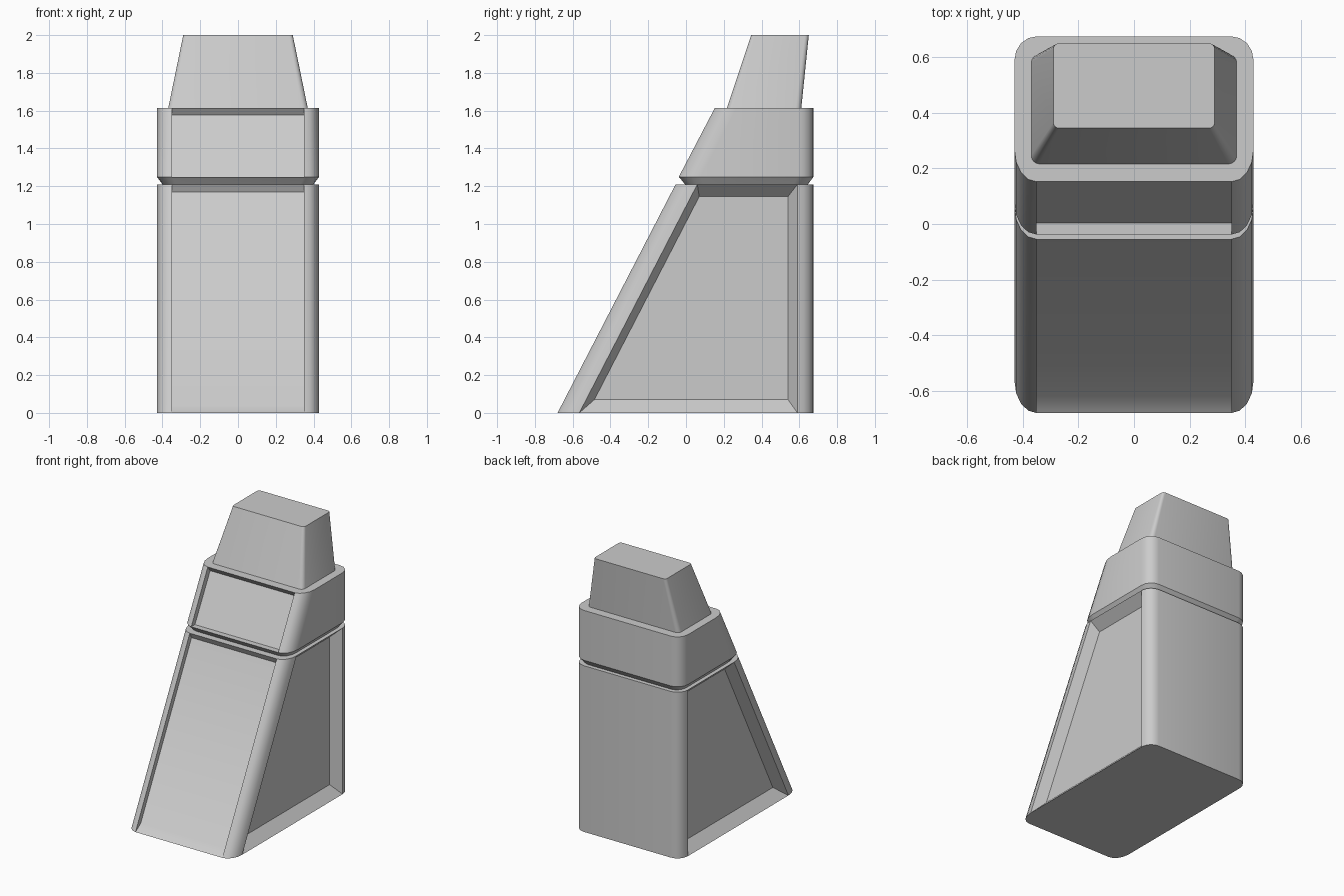
import bpy, bmesh, math
from mathutils import Vector

if "Cube" in bpy.data.objects:
    bpy.data.objects.remove(bpy.data.objects["Cube"], do_unlink=True)

grey = bpy.data.materials.new("light grey")
grey.use_nodes = True
colour = (0.6, 0.6, 0.6, 1)
grey.diffuse_color = colour
grey.node_tree.nodes["Principled BSDF"].inputs["Base Color"].default_value = colour


def ring(z, half, front, back, rx, r_front, r_back, steps=4):
    """Rounded rectangle at height z, with separate front and back corner depths."""
    pts = []
    corners = ((1, 1, 0), (-1, 1, 90), (-1, -1, 180), (1, -1, 270))
    for sx, sy, start in corners:
        ry = r_back if sy > 0 else r_front
        cy = back - ry if sy > 0 else front + ry
        for i in range(steps + 1):
            a = math.radians(start + 90 * i / steps)
            pts.append(Vector((sx * (half - rx) + rx * math.cos(a), cy + ry * math.sin(a), z)))
    return pts


def loft(rings):
    """Capped skin through matching rings."""
    bm = bmesh.new()
    loops = [[bm.verts.new(p) for p in r] for r in rings]
    n = len(loops[0])
    for low, high in zip(loops, loops[1:]):
        for i in range(n):
            j = (i + 1) % n
            bm.faces.new((low[i], low[j], high[j], high[i]))
    bm.faces.new(loops[0][::-1])
    bm.faces.new(loops[-1])
    bm.normal_update()
    return bm


def recess(bm, direction, move):
    """Sink the largest wall facing a direction; move maps each corner inward."""
    d = Vector(direction)
    walls = [f for f in bm.faces if f.normal.dot(d) > 0.8]
    face = max(walls, key=lambda f: f.calc_area())
    mid = face.calc_center_median()
    outer = list(face.verts)
    inner = [bm.verts.new(move(v.co, mid)) for v in outer]
    bm.faces.remove(face)
    for i in range(4):
        j = (i + 1) % 4
        bm.faces.new((outer[i], outer[j], inner[j], inner[i]))
    bm.faces.new(inner)


def finish(bm, name):
    bmesh.ops.recalc_face_normals(bm, faces=bm.faces)
    mesh = bpy.data.meshes.new(name)
    bm.to_mesh(mesh)
    bm.free()
    mesh.materials.append(grey)
    obj = bpy.data.objects.new(name, mesh)
    bpy.context.collection.objects.link(obj)
    bpy.ops.object.select_all(action="DESELECT")
    obj.select_set(True)
    bpy.context.view_layer.objects.active = obj
    bpy.ops.object.shade_smooth_by_angle(angle=math.radians(30))


# Wedge body with sunken front and side panels
def body_front(co, mid):
    step = Vector((0, 0.02, -0.04)) if co.z > mid.z else Vector((0, 0.06, 0.04))
    return co + step


def body_side(co, mid):
    top, back = co.z > mid.z, co.y > 0.5
    y = -0.05 if back else (0.01 if top else 0.08)
    return co + Vector((math.copysign(0.07, -co.x), y, -0.065 if top else 0.07))


body = loft([ring(0, 0.43, -0.68, 0.675, 0.08, 0.115, 0.085),
             ring(1.21, 0.43, -0.055, 0.675, 0.08, 0.115, 0.085)])
recess(body, (0, -1, 0), body_front)
for side in (1, -1):
    recess(body, (side, 0, 0), body_side)
finish(body, "wedge_body")


# Collar with chamfered underside and sunken front panel
def collar_front(co, mid):
    return co + (Vector((0, 0.027, -0.037)) if co.z > mid.z else Vector((0, 0.042, 0)))


collar = loft([ring(1.21, 0.4, -0.005, 0.645, 0.07, 0.1, 0.075),
               ring(1.25, 0.43, -0.038, 0.675, 0.08, 0.115, 0.085),
               ring(1.613, 0.43, 0.152, 0.675, 0.08, 0.115, 0.085)])
recess(collar, (0, -1, 0), collar_front)
finish(collar, "collar")

# Tapered cap leaning towards the back
cap = loft([ring(1.61, 0.37, 0.215, 0.61, 0.03, 0.03, 0.03),
            ring(2, 0.29, 0.345, 0.65, 0.02, 0.02, 0.02)])
finish(cap, "tapered_cap")
